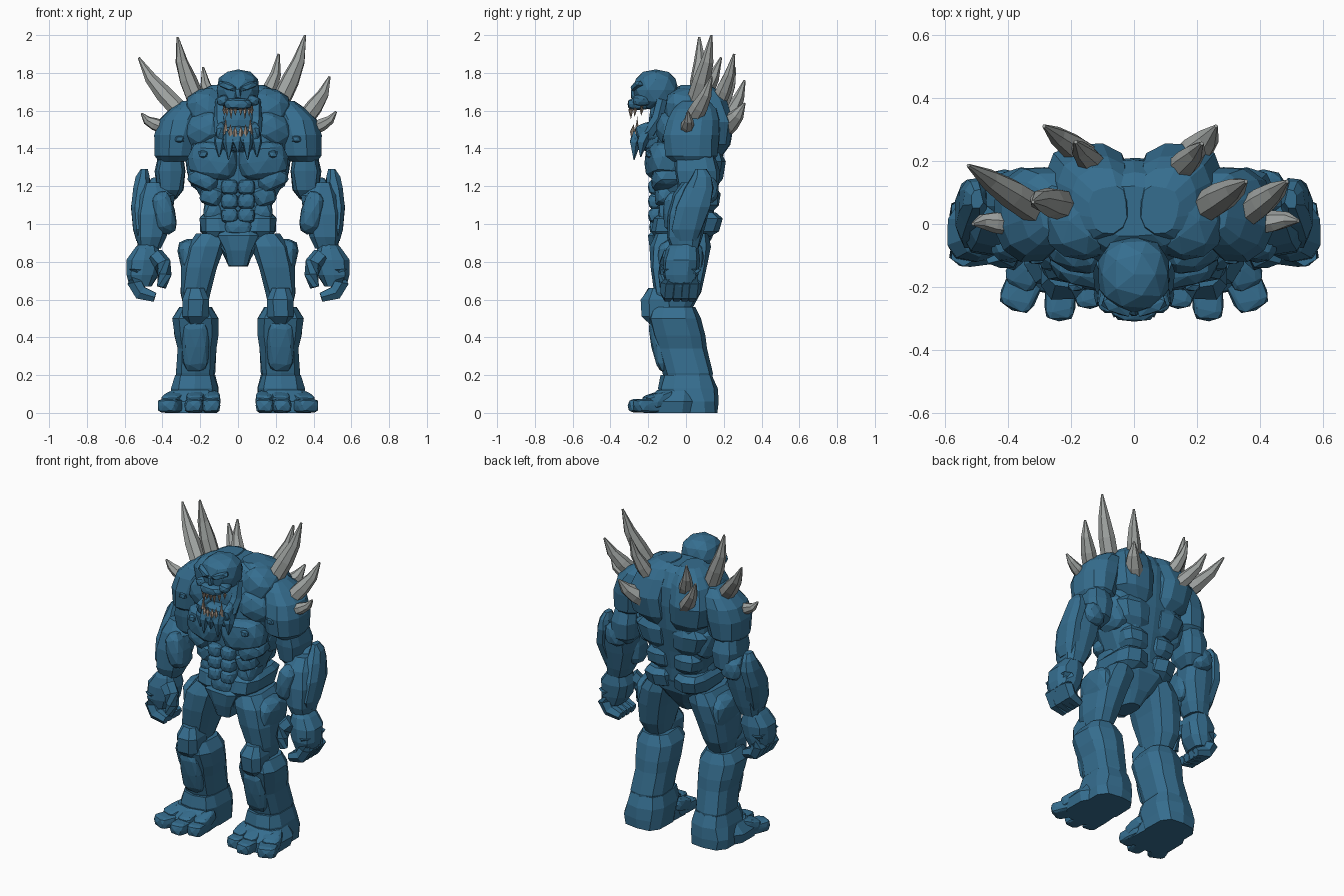
import bpy, bmesh, math, random
from mathutils import Vector, Euler

random.seed(4)


def material(name, rgb):
    m = bpy.data.materials.new(name)
    m.diffuse_color = (*rgb, 1)
    return m


BLUE = material("blue stone", (0.036, 0.155, 0.275))
GREY = material("grey horn", (0.34, 0.36, 0.35))
BONE = material("tan tooth", (0.38, 0.30, 0.24))


def finish(name, bm, mat, mirror):
    bmesh.ops.recalc_face_normals(bm, faces=bm.faces)
    me = bpy.data.meshes.new(name)
    bm.to_mesh(me)
    bm.free()
    me.materials.append(mat)
    ob = bpy.data.objects.new(name, me)
    bpy.context.collection.objects.link(ob)
    if mirror:
        ob.modifiers.new("mirror", 'MIRROR').use_mirror_merge = False
    return ob


def skin(bm, rings):
    vs = [[bm.verts.new(p) for p in r] for r in rings]
    n = len(vs[0])
    for a, b in zip(vs, vs[1:]):
        for i in range(n):
            j = (i + 1) % n
            bm.faces.new((a[i], a[j], b[j], b[i]))
    bm.faces.new(vs[0])
    bm.faces.new(vs[-1])


def block(name, rows, n=10, p=0.65, mirror=True, jitter=0.005, mat=BLUE):
    """Stack of rounded-box sections; each row is z, x0, x1, y0, y1."""
    bm = bmesh.new()
    rings = []
    for z, x0, x1, y0, y1 in rows:
        ring = []
        for i in range(n):
            t = math.tau * (i + 0.5) / n
            c, s = math.cos(t), math.sin(t)
            c = math.copysign(abs(c) ** p, c)
            s = math.copysign(abs(s) ** p, s)
            ring.append(((x0 + x1) / 2 + c * (x1 - x0) / 2 + random.uniform(-jitter, jitter),
                         (y0 + y1) / 2 + s * (y1 - y0) / 2 + random.uniform(-jitter, jitter), z))
        rings.append(ring)
    skin(bm, rings)
    return finish(name, bm, mat, mirror)


def rock(name, c, s, rot=(0, 0, 0), p=0.75, mirror=True, jitter=0.05, sub=2):
    """Faceted boulder with half sizes s."""
    bm = bmesh.new()
    bmesh.ops.create_icosphere(bm, subdivisions=sub, radius=1)
    e = Euler([math.radians(a) for a in rot])
    for v in bm.verts:
        q = Vector([math.copysign(abs(k) ** p, k) * h * random.uniform(1 - jitter, 1)
                    for k, h in zip(v.co, s)])
        q.rotate(e)
        v.co = q + Vector(c)
    return finish(name, bm, BLUE, mirror)


def tube(name, pts, radii, n=6, mat=BLUE, mirror=True):
    """Faceted tapering tube along a path."""
    pts = [Vector(q) for q in pts]
    bm = bmesh.new()
    rings = []
    for k, q in enumerate(pts):
        d = pts[min(k + 1, len(pts) - 1)] - pts[max(k - 1, 0)]
        rot = d.to_track_quat('Z', 'Y')
        rings.append([q + rot @ Vector((radii[k] * math.cos(math.tau * i / n),
                                        radii[k] * math.sin(math.tau * i / n), 0)) for i in range(n)])
    skin(bm, rings)
    return finish(name, bm, mat, mirror)


# Torso core and pelvis
block("torso", [(.97, -.16, .16, -.14, .14), (1.08, -.17, .17, -.14, .15), (1.2, -.23, .23, -.16, .17),
                (1.35, -.27, .27, -.16, .20), (1.5, -.29, .29, -.15, .21), (1.62, -.25, .25, -.11, .20),
                (1.70, -.17, .17, -.08, .16), (1.73, -.10, .10, -.04, .12)], n=14, p=.75, mirror=False)
block("pelvis", [(.775, -.05, .05, -.14, .02), (.84, -.08, .08, -.17, .08), (.93, -.17, .17, -.18, .14),
                 (1.0, -.18, .18, -.17, .15)], n=12, mirror=False)
block("hip_belt", [(.93, .05, .17, -.16, .12), (.96, .0, .20, -.18, .17), (1.03, .0, .205, -.17, .19),
                   (1.06, .03, .18, -.13, .16)])
block("groin_plate", [(.78, -.05, .05, -.17, -.08), (.86, -.075, .075, -.195, -.1),
                      (.94, -.11, .11, -.2, -.1), (.97, -.08, .08, -.18, -.1)], n=8, mirror=False)

# Chest, belly and flank plates
rock("pectoral", (.125, -.11, 1.335), (.14, .105, .105), (0, -8, 14), p=.65)
rock("collar_plate", (.17, -.05, 1.5), (.12, .11, .1), (0, 25, 20), p=.85)
for i, z in enumerate((1.195, 1.12, 1.045)):
    rock(f"belly_plate_{i}", (.045, -.15, z), (.047, .052, .042), p=.6)
rock("lower_belly", (0, -.15, .985), (.075, .045, .045), mirror=False, p=.6)
rock("rib_plate_upper", (.17, -.07, 1.235), (.09, .12, .055), (0, -25, 15), p=.6)
rock("rib_plate_lower", (.13, -.08, 1.15), (.065, .09, .06), (0, -20, 15), p=.6)
rock("flank_plate", (.13, -.06, 1.06), (.055, .09, .06), p=.6)

# Back plates meeting at the spine groove
block("upper_back", [(1.36, .01, .19, .0, .19), (1.42, .003, .26, .0, .235), (1.54, .003, .285, -.02, .255),
                     (1.65, .003, .25, -.05, .22), (1.705, .005, .20, -.05, .18), (1.735, .02, .14, -.03, .12)],
      n=12, p=.8)
rock("trapezius", (.16, .01, 1.60), (.12, .13, .125), (0, 22, 0), p=.8)
block("mid_back", [(1.20, .01, .17, .0, .165), (1.24, .003, .22, .0, .195), (1.33, .003, .25, .0, .21),
                   (1.38, .01, .21, .0, .19)], p=.8)
rock("lat_plate", (.2, .05, 1.29), (.075, .11, .12), (0, 12, 0), p=.7)
block("lower_back", [(1.07, .01, .15, .0, .15), (1.10, .003, .175, .0, .175), (1.16, .003, .19, .0, .18),
                     (1.20, .01, .17, .0, .16)], p=.75)

# Shoulders and upper arms
block("shoulder_plate", [(1.33, .28, .42, -.07, .14), (1.36, .23, .44, -.11, .17), (1.47, .20, .445, -.12, .18),
                         (1.55, .19, .42, -.10, .18), (1.61, .18, .36, -.07, .16), (1.65, .19, .30, -.03, .12)],
      n=12, p=.85)
rock("shoulder_boss", (.31, -.11, 1.45), (.028, .02, .022), sub=1)
rock("chest_boss", (.185, -.195, 1.37), (.028, .02, .022), sub=1)
block("upper_arm", [(1.13, .33, .40, 0, .12), (1.18, .29, .43, -.04, .17), (1.28, .275, .44, -.06, .18),
                    (1.38, .29, .42, -.06, .15)])
rock("elbow", (.41, .10, 1.18), (.075, .075, .075))

# Forearms and hands
block("forearm", [(.87, .41, .53, -.08, .07), (.93, .38, .54, -.10, .09), (1.05, .345, .545, -.10, .12),
                  (1.15, .33, .53, -.07, .14), (1.22, .38, .50, -.02, .14)], p=.75)
block("forearm_guard", [(.91, .49, .54, -.05, .06), (.97, .47, .555, -.08, .09), (1.09, .48, .57, -.06, .13),
                        (1.19, .46, .555, -.01, .15), (1.25, .47, .54, .03, .14), (1.29, .48, .52, .05, .11)],
      n=8, p=.8)
rock("forearm_inner", (.39, -.04, 1.06), (.06, .085, .12), (0, 12, 0), p=.7)
block("palm", [(.67, .46, .575, -.10, .05), (.73, .42, .59, -.12, .065), (.81, .40, .59, -.12, .07),
               (.87, .42, .55, -.10, .07), (.90, .44, .52, -.08, .05)], p=.75)
for i, y in enumerate((-.09, -.043, .0, .038)):
    tube(f"finger_{i}", [(.54, y, .76), (.545, y, .69), (.515, y - .004, .635), (.44, y - .008, .612)],
         [.044, .044, .042, .028])
tube("thumb", [(.44, -.08, .83), (.40, -.10, .79), (.388, -.11, .73), (.405, -.115, .665)], [.05, .046, .038, .025])

# Legs
block("thigh", [(.53, .17, .28, -.14, .02), (.64, .14, .31, -.17, .08), (.77, .105, .30, -.19, .11),
                (.88, .07, .275, -.19, .13), (.95, .06, .22, -.16, .12)])
rock("thigh_outer", (.24, -.03, .80), (.07, .13, .13), (0, 14, 0), p=.65)
block("knee", [(.47, .18, .27, -.19, -.08), (.51, .155, .295, -.235, -.05), (.60, .15, .30, -.24, -.05),
               (.66, .18, .275, -.20, -.08)], n=8)
block("shin", [(.15, .14, .32, -.10, .13), (.21, .12, .335, -.12, .14), (.34, .11, .325, -.155, .11),
               (.41, .105, .34, -.18, .10), (.50, .10, .35, -.205, .075), (.56, .14, .31, -.18, .05)])
rock("shin_plate", (.225, -.13, .36), (.075, .055, .15), (12, 0, 0), p=.6)
block("ankle", [(0, .11, .36, -.10, .17), (.06, .10, .37, -.13, .175), (.13, .10, .355, -.15, .165),
                (.20, .12, .335, -.13, .14)])

# Feet: sloping instep and three splayed toes
block("instep", [(0, .11, .39, -.22, .06), (.06, .11, .40, -.22, .06), (.12, .13, .36, -.15, .05)])
for i, (x, y, w, l, a) in enumerate(((.145, -.18, .05, .09, -4), (.232, -.205, .052, .105, 3),
                                     (.345, -.18, .06, .105, 24))):
    rock(f"toe_{i}", (x, y, .038), (w, l, .038), (0, 0, a), p=.45)
    rock(f"toe_knuckle_{i}", (x - .005, y + .045, .07), (w * .95, .075, .04), (16, 0, a), p=.5)

# Head: skull, brows, cheeks, jaws
rock("neck", (0, -.10, 1.55), (.11, .10, .14), mirror=False)
rock("skull", (0, -.16, 1.71), (.118, .122, .11), p=.85, mirror=False, jitter=.02)
rock("brow", (.055, -.26, 1.73), (.058, .026, .02), (0, -20, 22), p=.65, sub=1)
rock("cheek", (.075, -.235, 1.655), (.033, .05, .028), (0, 15, 20), p=.65)
rock("nose_bridge", (0, -.272, 1.69), (.018, .022, .04), mirror=False, sub=1)
rock("upper_jaw", (0, -.25, 1.635), (.075, .062, .032), p=.65, mirror=False)
tube("jaw_hinge", [(.09, -.13, 1.66), (.094, -.15, 1.56), (.092, -.19, 1.49), (.072, -.245, 1.46)],
     [.03, .035, .035, .035])
rock("jaw_side", (.085, -.20, 1.49), (.026, .07, .05), (12, 0, 12), p=.65)
rock("lower_jaw", (0, -.245, 1.455), (.085, .045, .035), p=.6, mirror=False)
rock("throat_plate", (0, -.18, 1.45), (.10, .07, .07), p=.6, mirror=False)
for i, (x, y, z) in enumerate(((0, -.27, 1.38), (.05, -.27, 1.34), (.1, -.235, 1.355))):
    tube(f"chin_spike_{i}", [(x * .9, y + .02, 1.48), (x, y, 1.43), (x, y - .005, z)],
         [.035, .03, .003], n=5, mirror=i > 0)

# Teeth in an arc, long fangs outside
for i, (x, y, up, low) in enumerate(((.015, -.295, .03, .035), (.04, -.29, .05, .045),
                                     (.065, -.27, .035, .085), (.08, -.235, .03, .05))):
    tube(f"upper_tooth_{i}", [(x * .9, y, 1.625), (x * .9, y, 1.605), (x * .9, y - .002, 1.605 - up)],
         [.011, .011, .001], n=5, mat=BONE)
    tube(f"lower_tooth_{i}", [(x, y + .015, 1.465), (x, y + .01, 1.49), (x, y + .012, 1.485 + low)],
         [.012, .012, .001], n=5, mat=BONE)

# Shoulder and back spikes: base, tip, radius (slightly different on each side)
spikes = [((-.30, .04, 1.59), (-.525, .185, 1.88), .05), ((-.22, .06, 1.65), (-.32, .07, 1.99), .05),
          ((-.39, .0, 1.51), (-.51, .0, 1.585), .036), ((-.11, .17, 1.60), (-.185, .26, 1.83), .042),
          ((-.13, .20, 1.52), (-.285, .31, 1.76), .045), ((.22, .05, 1.64), (.355, .135, 2.0), .052),
          ((.35, .03, 1.55), (.485, .135, 1.78), .048), ((.39, .0, 1.50), (.52, .01, 1.595), .036),
          ((.13, .16, 1.62), (.215, .255, 1.90), .044), ((.15, .18, 1.49), (.26, .31, 1.64), .055)]
for i, (a, b, r) in enumerate(spikes):
    a, b = Vector(a), Vector(b)
    sag = Vector((math.copysign(.014, a.x), .008, -.01))
    tube(f"spike_{i}", [a, a.lerp(b, .35) + sag * .7, a.lerp(b, .65) + sag, b],
         [r, r * .95, r * .66, .006], n=7, mat=GREY, mirror=False)
